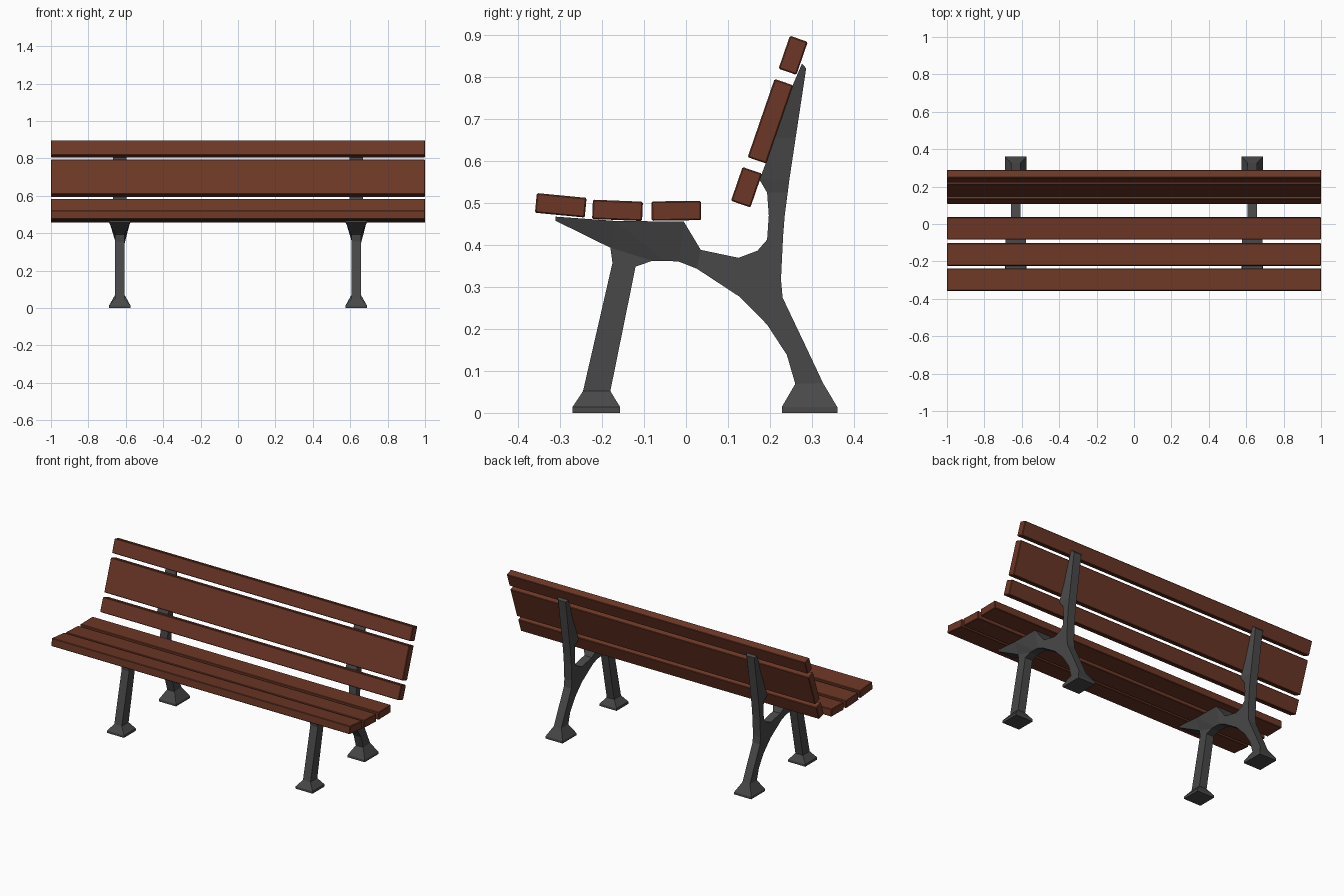
import bpy, bmesh, math

cube = bpy.data.objects.get("Cube")
if cube:
    bpy.data.objects.remove(cube)


def make_material(name, colour):
    mat = bpy.data.materials.new(name)
    mat.use_nodes = True
    mat.diffuse_color = colour
    mat.node_tree.nodes["Principled BSDF"].inputs["Base Color"].default_value = colour
    return mat


wood = make_material("reddish brown wood", (0.15, 0.038, 0.019, 1))
iron = make_material("dark grey iron", (0.065, 0.065, 0.065, 1))


def add_object(name, bm, mat):
    bmesh.ops.recalc_face_normals(bm, faces=bm.faces)
    mesh = bpy.data.meshes.new(name)
    bm.to_mesh(mesh)
    bm.free()
    mesh.materials.append(mat)
    obj = bpy.data.objects.new(name, mesh)
    bpy.context.collection.objects.link(obj)
    return obj


# Slats: full-length planks, placed by centre, section size and tilt
def add_slat(name, y, z, depth, height, tilt):
    bm = bmesh.new()
    bmesh.ops.create_cube(bm, size=1)
    bmesh.ops.scale(bm, vec=(2, depth, height), verts=bm.verts)
    obj = add_object(name, bm, wood)
    obj.location = (0, y, z)
    obj.rotation_euler.x = math.radians(tilt)
    bevel = obj.modifiers.new("softened edges", "BEVEL")
    bevel.width = 0.003
    bevel.segments = 1


add_slat("front_seat_slat", -0.298, 0.494, 0.119, 0.047, -5.5)
add_slat("middle_seat_slat", -0.163, 0.482, 0.119, 0.046, -2.3)
add_slat("rear_seat_slat", -0.023, 0.481, 0.118, 0.046, 0.8)
add_slat("lower_back_slat", 0.144, 0.537, 0.049, 0.085, -19)
add_slat("wide_back_slat", 0.201, 0.694, 0.047, 0.197, -19)
add_slat("top_back_slat", 0.255, 0.851, 0.045, 0.083, -19)

# Half widths of the cast frame
FOOT, STEM, BACK, SEAT = 0.057, 0.025, 0.036, 0.054

# Each section joins two (y, z) edge points, followed by their half widths
front_leg_and_arm = [
    ((-.27, 0), (-.157, 0), FOOT, FOOT),
    ((-.27, .014), (-.157, .014), FOOT, FOOT),
    ((-.245, .052), (-.18, .052), STEM, STEM),
    ((-.175, .357), (-.12, .348), STEM, STEM),
    ((-.18, .393), (-.08, .362), STEM, STEM),
    ((-.17, .457), (-.05, .362), SEAT, STEM),
    ((-.005, .455), (-.017, .36), SEAT, STEM),
    ((.035, .388), (.026, .343), STEM, STEM),
    ((.125, .369), (.128, .276), STEM, STEM),
    ((.17, .386), (.193, .21), STEM, STEM),
]
seat_bracket = [
    ((-.31, .457), (-.31, .467), FOOT, FOOT),
    ((-.18, .393), (-.17, .457), STEM, SEAT),
]
rear_leg_and_upright = [
    ((.36, 0), (.228, 0), FOOT, FOOT),
    ((.36, .014), (.228, .014), FOOT, FOOT),
    ((.326, .071), (.26, .069), STEM, STEM),
    ((.288, .152), (.24, .138), STEM, STEM),
    ((.23, .274), (.193, .21), STEM, STEM),
    ((.226, .317), (.17, .386), STEM, STEM),
    ((.231, .42), (.193, .412), STEM, STEM),
    ((.235, .47), (.197, .47), STEM, STEM),
    ((.242, .524), (.193, .524), STEM, STEM),
    ((.246, .555), (.175, .555), STEM, BACK),
    ((.252, .595), (.19, .595), STEM, BACK),
    ((.261, .655), (.2, .655), STEM, BACK),
    ((.286, .82), (.276, .831), STEM, BACK),
]


def loft(bm, sections):
    rings = []
    for a, b, wa, wb in sections:
        corners = [(-wa, *a), (wa, *a), (wb, *b), (-wb, *b)]
        rings.append([bm.verts.new(c) for c in corners])
    for low, high in zip(rings, rings[1:]):
        for i in range(4):
            j = (i + 1) % 4
            bm.faces.new((low[i], low[j], high[j], high[i]))
    bm.faces.new(rings[0])
    bm.faces.new(rings[-1])


# Cast iron frames, one under each end
for side, x in (("left", 0.632), ("right", -0.632)):
    bm = bmesh.new()
    for sections in (front_leg_and_arm, seat_bracket, rear_leg_and_upright):
        loft(bm, sections)
    add_object(side + "_frame", bm, iron).location.x = x
